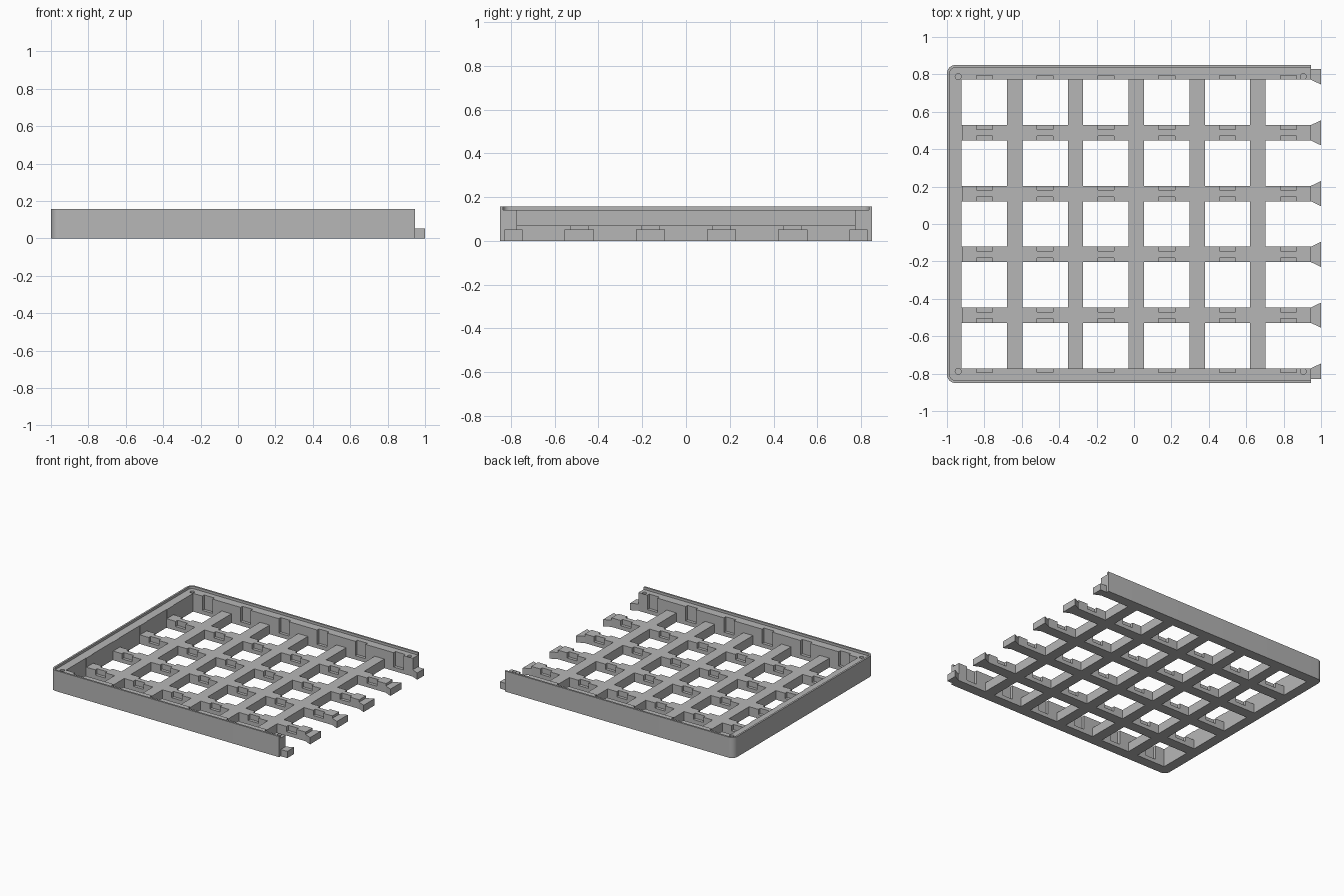
import bpy, bmesh, math

cube = bpy.data.objects.get("Cube")
if cube:
    bpy.data.objects.remove(cube, do_unlink=True)

PITCH, HALF = 0.325, 0.041      # grid spacing, half bar width
LEFT, END, SIDE = -1.0, 0.945, 0.85
CELL_X = [-0.80 + PITCH * i for i in range(6)]
CELL_Y = [PITCH * (i - 2) for i in range(5)]
OPEN = PITCH / 2 - HALF         # half cell opening
INNER = 2.5 * PITCH - HALF      # inner face of side walls

grey = bpy.data.materials.new("grey plastic")
grey.use_nodes = True
grey.diffuse_color = (0.47, 0.47, 0.47, 1)
bsdf = next(n for n in grey.node_tree.nodes if n.type == 'BSDF_PRINCIPLED')
bsdf.inputs["Base Color"].default_value = (0.47, 0.47, 0.47, 1)


def prisms(name, items):
    """One object holding upright prisms, each (outline, z0, z1)."""
    bm = bmesh.new()
    for outline, z0, z1 in items:
        face = bm.faces.new([bm.verts.new((x, y, z0)) for x, y in outline])
        top = bmesh.ops.extrude_face_region(bm, geom=[face])["geom"]
        verts = [v for v in top if isinstance(v, bmesh.types.BMVert)]
        bmesh.ops.translate(bm, verts=verts, vec=(0, 0, z1 - z0))
    bmesh.ops.recalc_face_normals(bm, faces=bm.faces)
    mesh = bpy.data.meshes.new(name)
    bm.to_mesh(mesh)
    bm.free()
    mesh.materials.append(grey)
    obj = bpy.data.objects.new(name, mesh)
    bpy.context.collection.objects.link(obj)
    return obj


def rect(x0, x1, y0, y1):
    return [(x0, y0), (x1, y0), (x1, y1), (x0, y1)]


def arc(cx, cy, r, a0, a1, n):
    return [(cx + r * math.cos(math.radians(a0 + (a1 - a0) * i / n)),
             cy + r * math.sin(math.radians(a0 + (a1 - a0) * i / n))) for i in range(n + 1)]


def tray_outline(inset, right, r):
    """Rectangle with its two left corners rounded."""
    x, y = LEFT + inset, SIDE - inset
    return ([(right, -y), (right, y)] + arc(x + r, y - r, r, 90, 180, 8)
            + arc(x + r, r - y, r, 180, 270, 8))


def cut(target, name, items):
    cutter = prisms(name, items)
    cutter.hide_render = True
    mod = target.modifiers.new(name, 'BOOLEAN')
    mod.operation, mod.solver, mod.object = 'DIFFERENCE', 'EXACT', cutter
    bpy.context.view_layer.objects.active = target
    bpy.ops.object.modifier_apply(modifier=name)
    bpy.data.objects.remove(cutter, do_unlink=True)


# Tray body: walls, lip and open grid floor
tray = prisms("tray_frame", [(tray_outline(0, END, 0.045), 0, 0.158)])
cut(tray, "lip_cutter", [(tray_outline(0.014, 1.1, 0.031), 0.14, 0.2)])
cut(tray, "cavity_cutter", [(rect(LEFT + 2 * HALF, 1.1, -INNER, INNER), 0.07, 0.3)])
cut(tray, "cell_cutter",
    [(rect(x - OPEN, 1.1 if x > 0.8 else x + OPEN, y - OPEN, y + OPEN), -0.1, 0.3)
     for x in CELL_X for y in CELL_Y])

# Clip pockets in the bars and side walls
cut(tray, "pocket_cutter",
    [(rect(x - 0.043, x + 0.043, y - OPEN - 0.023, y + OPEN + 0.023), 0.03, 0.3)
     for x in CELL_X for y in CELL_Y])

# Round pin holes in the ledge corners
cut(tray, "pin_hole_cutter",
    [(arc(x, y, 0.016, 0, 337.5, 15), 0.1, 0.3)
     for x in (-0.94, 0.905) for y in (-0.788, 0.788)])

# Flared joining tabs at the open end
tabs = []
for i in range(4):
    y = (i - 1.5) * PITCH
    tabs.append(([(END, y - HALF), (1, y - 0.067), (1, y + 0.067), (END, y + HALF)], 0, 0.052))
for s in (-1, 1):
    tabs.append(([(END, s * 0.83), (1, s * 0.83), (1, s * 0.746), (END, s * INNER)], 0, 0.052))
joining_tabs = prisms("joining_tabs", tabs)

# Smooth only the rounded corners and holes
for obj in (tray, joining_tabs):
    bpy.ops.object.select_all(action='DESELECT')
    obj.select_set(True)
    bpy.context.view_layer.objects.active = obj
    bpy.ops.object.shade_smooth_by_angle(angle=math.radians(30))
